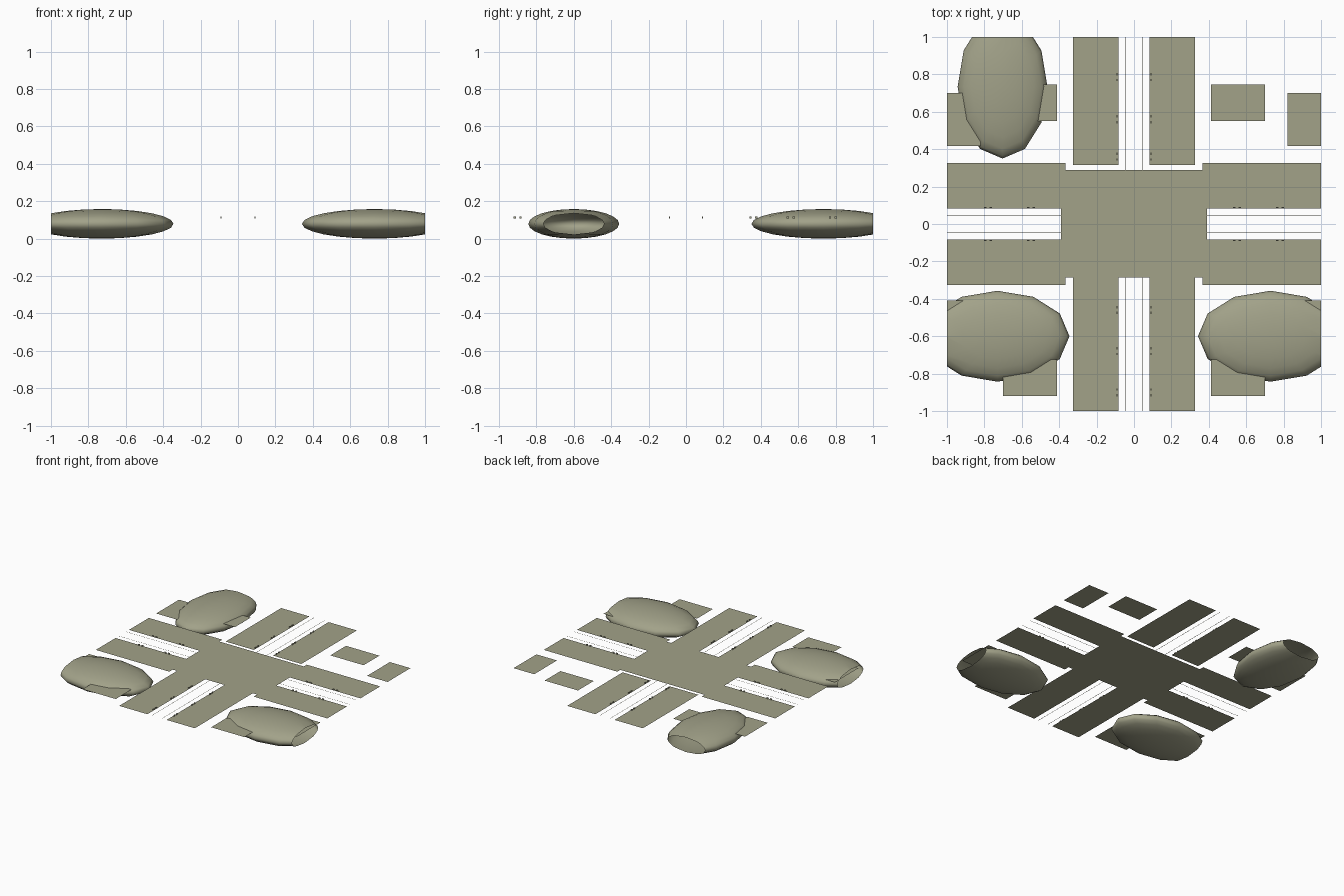
import bpy, bmesh, math
from mathutils import Matrix, Vector

if "Cube" in bpy.data.objects:
    bpy.data.objects.remove(bpy.data.objects["Cube"])

Z = 0.108  # level of the ground plates
olive = bpy.data.materials.new("olive")
olive.diffuse_color = (0.36, 0.36, 0.25, 1)
olive.use_nodes = True
olive.node_tree.nodes["Principled BSDF"].inputs["Base Color"].default_value = olive.diffuse_color


def finish(name, bm):
    me = bpy.data.meshes.new(name)
    bm.to_mesh(me)
    bm.free()
    me.materials.append(olive)
    ob = bpy.data.objects.new(name, me)
    bpy.context.collection.objects.link(ob)
    return ob


def plate(name, x0, x1, y0, y1):
    bm = bmesh.new()
    bm.faces.new([bm.verts.new((x, y, Z)) for x, y in
                  ((x0, y0), (x1, y0), (x1, y1), (x0, y1))])
    return finish(name, bm)


# central crossing
plate("crossing", -0.39, 0.39, -0.285, 0.29)

# pavements beside the four road arms
for s in (-1, 1):
    a, b = sorted((s * 0.083, s * 0.327))
    plate("north_pavement", a, b, 0.315, 1)
    plate("south_pavement", a, b, -1, -0.285)
    for t in (-1, 1):
        c, d = sorted((t * 0.365, t))
        plate("side_pavement", c, d, a, b)

# two building plots in each corner
for sx in (-1, 1):
    for sy in (-1, 1):
        x = sorted((sx * 0.412, sx * 0.70))
        y = (0.55, 0.745) if sy > 0 else (-0.92, -0.725)
        plate("inner_plot", *x, *y)
        x = sorted((sx * 0.822, sx))
        y = (0.418, 0.70) if sy > 0 else (-0.70, -0.41)
        plate("outer_plot", *x, *y)

# thin kerb lines, rounded where the roads meet
r, k, w = 0.03, 0.044, 0.0015
for sx in (-1, 1):
    for sy in (-1, 1):
        bm = bmesh.new()
        arc = [(math.cos(i * math.pi / 12), math.sin(i * math.pi / 12)) for i in range(7)]
        rows = []
        for e in (-w, w):
            pts = [(1, k - e)]
            pts += [(k + r - (r + e) * s, k + r - (r + e) * c) for s, c in
                    [(q[1], q[0]) for q in arc]]
            pts += [(k - e, 1)]
            rows.append([bm.verts.new((sx * x, sy * y, Z + 0.0005)) for x, y in pts])
        for i in range(len(rows[0]) - 1):
            f = [rows[0][i], rows[0][i + 1], rows[1][i + 1], rows[1][i]]
            bm.faces.new(f)
        bmesh.ops.recalc_face_normals(bm, faces=bm.faces)
        finish("kerb_line", bm)

# flattened mounds, left open where the model's edge cuts them
for cx, cy, rx, ry, edge in ((-0.73, -0.6, 0.385, 0.243, (-1, 0, 0)),
                             (0.73, -0.6, 0.388, 0.243, (1, 0, 0)),
                             (-0.703, 0.735, 0.24, 0.385, (0, 1, 0))):
    bm = bmesh.new()
    bmesh.ops.create_uvsphere(bm, u_segments=12, v_segments=12, radius=1)
    bmesh.ops.transform(bm, verts=bm.verts,
                        matrix=Matrix.Translation((cx, cy, 0.079)) @
                        Matrix.Diagonal((rx, ry, 0.079, 1)))
    bmesh.ops.bisect_plane(bm, geom=bm.verts[:] + bm.edges[:] + bm.faces[:],
                           plane_co=Vector(edge), plane_no=Vector(edge), clear_outer=True)
    for f in bm.faces:
        f.smooth = True
    finish("mound", bm)


# small bollard pairs along the kerbs
def bollards(name, x, y, along_x):
    bm = bmesh.new()
    for s in (-1, 1):
        off = Vector((s * 0.015, 0, 0)) if along_x else Vector((0, s * 0.015, 0))
        size = (0.013, 0.006, 0.009, 1) if along_x else (0.006, 0.013, 0.009, 1)
        bmesh.ops.create_cube(bm, size=1, matrix=Matrix.Translation(
            Vector((x, y, 0.1125)) + off) @ Matrix.Diagonal(size))
    finish(name, bm)


for s in (-1, 1):
    for y in (0.785, 0.56, 0.36, -0.46, -0.68, -0.90):
        bollards("bollard_pair", s * 0.09, y, False)
    for x in (-0.78, -0.55, 0.55, 0.78):
        bollards("bollard_pair", x, s * 0.088, True)
